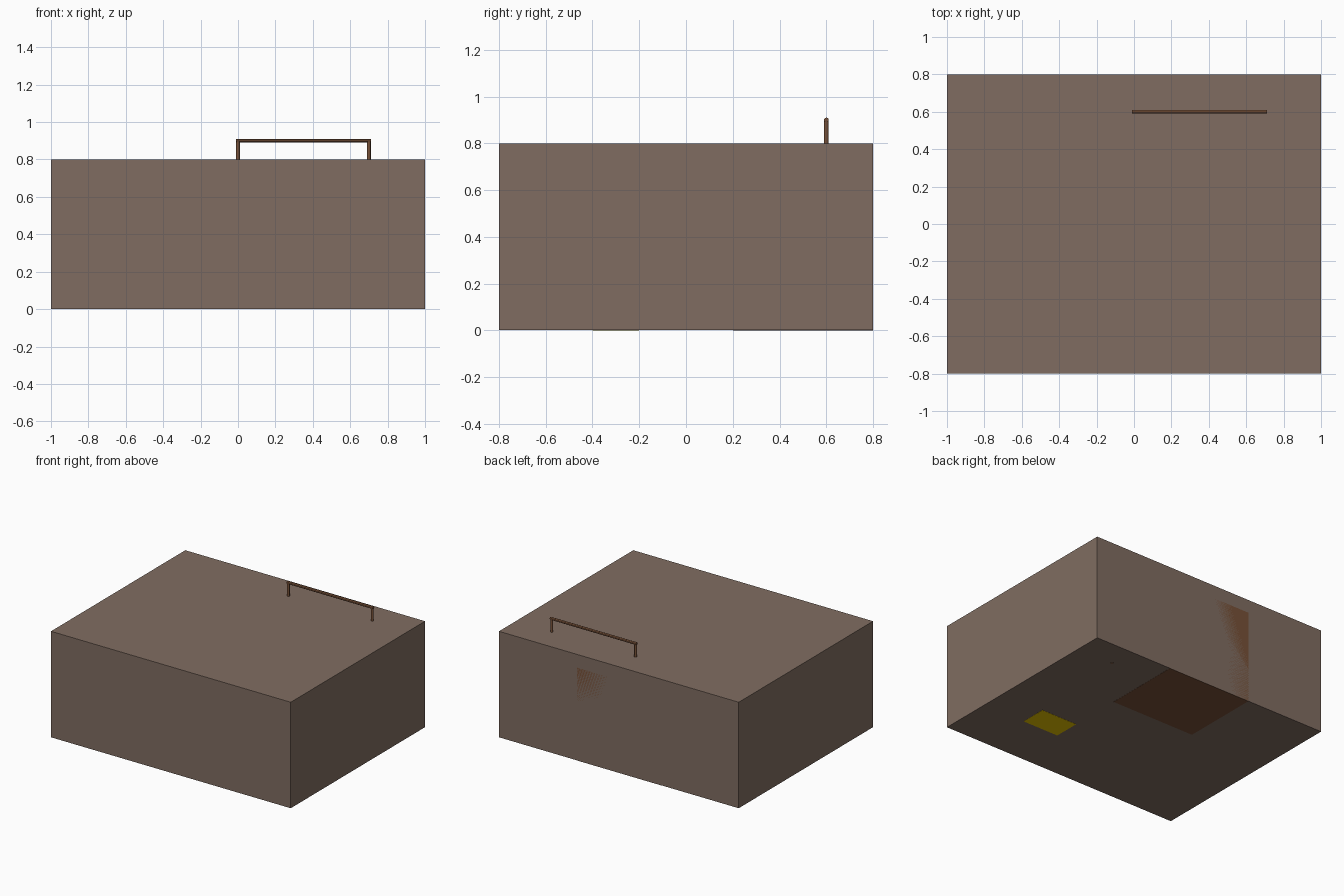
import bpy
from math import pi

if "Cube" in bpy.data.objects:
    bpy.data.objects.remove(bpy.data.objects["Cube"])


def material(name, rgb):
    m = bpy.data.materials.new(name)
    m.diffuse_color = (*rgb, 1.0)
    m.use_nodes = True
    m.node_tree.nodes["Principled BSDF"].inputs["Base Color"].default_value = m.diffuse_color
    return m


TAUPE = material("taupe", (0.216, 0.152, 0.120))
BROWN = material("wood brown", (0.187, 0.083, 0.040))
YELLOW = material("golden yellow", (1.0, 0.68, 0.0))


def box(name, lo, hi, mat):
    """Axis-aligned box between two corners."""
    centre = [(a + b) / 2 for a, b in zip(lo, hi)]
    bpy.ops.mesh.primitive_cube_add(size=1, location=centre)
    ob = bpy.context.object
    ob.name = name
    ob.scale = [b - a for a, b in zip(lo, hi)]
    bpy.ops.object.transform_apply(location=False, rotation=False, scale=True)
    ob.data.materials.append(mat)
    return ob


def rod(name, centre, length, rotation=(0, 0, 0)):
    bpy.ops.mesh.primitive_cylinder_add(vertices=12, radius=0.01, depth=length,
                                        location=centre, rotation=rotation)
    ob = bpy.context.object
    ob.name = name
    ob.data.materials.append(BROWN)
    bpy.ops.object.shade_smooth_by_angle()


# Main body, raised a hair so the inlaid blocks show underneath
box("body", (-1, -0.8, 0.001), (1, 0.8, 0.8), TAUPE)

# Blocks set into the body, flush with its back and underside
box("inner_block", (-0.35, 0.2, 0), (0.35, 0.8, 0.7), BROWN)
box("yellow_block", (0.35, -0.4, 0), (0.65, -0.2, 0.1), YELLOW)

# Rail: two posts that run down through the body and a bar across the top
for side, x in (("left", 0.0), ("right", 0.7)):
    rod(side + "_rail_post", (x, 0.6, 0.45), 0.9)
rod("rail_bar", (0.35, 0.6, 0.9), 0.72, (0, pi / 2, 0))
